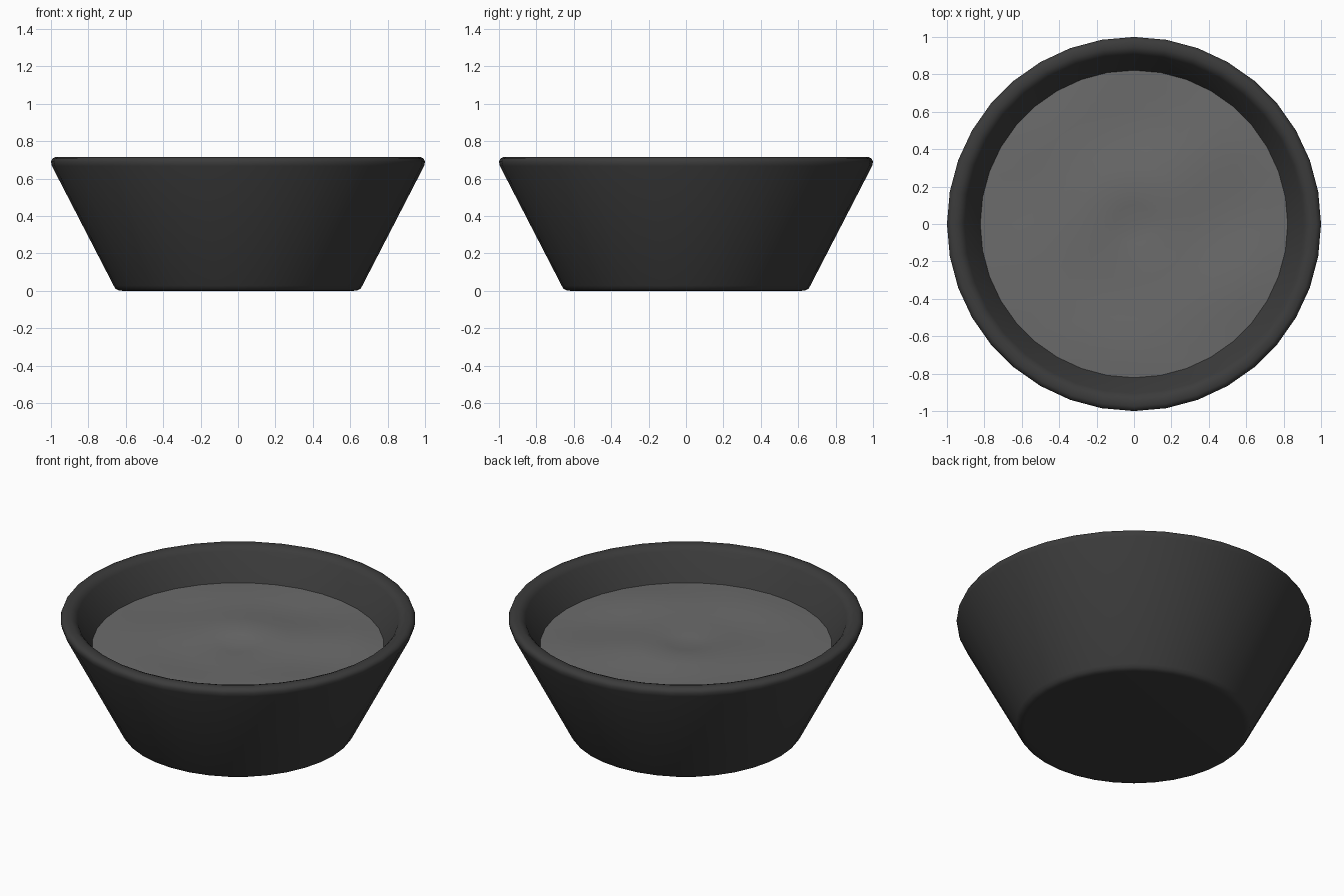
import bpy, bmesh, math

if "Cube" in bpy.data.objects:
    bpy.data.objects.remove(bpy.data.objects["Cube"])

SIDES = 36


def material(name, v):
    m = bpy.data.materials.new(name)
    m.diffuse_color = (v, v, v, 1)
    m.use_nodes = True
    m.node_tree.nodes["Principled BSDF"].inputs["Base Color"].default_value = m.diffuse_color
    return m


def lathe(name, profile, mat, height=lambda x, y: 0.0):
    """Spin (radius, z) points round z; radius 0 makes a single pole vertex."""
    bm = bmesh.new()
    rings = []
    for r, z in profile:
        if r == 0:
            rings.append([bm.verts.new((0, 0, z + height(0, 0)))] * SIDES)
            continue
        ring = []
        for i in range(SIDES):
            a = 2 * math.pi * i / SIDES
            x, y = r * math.cos(a), r * math.sin(a)
            ring.append(bm.verts.new((x, y, z + height(x, y))))
        rings.append(ring)
    for lo, hi in zip(rings, rings[1:]):
        for i in range(SIDES):
            j = (i + 1) % SIDES
            quad = [lo[i], lo[j], hi[j], hi[i]]
            bm.faces.new(list(dict.fromkeys(quad)))
    bmesh.ops.recalc_face_normals(bm, faces=bm.faces)
    for f in bm.faces:
        f.smooth = True
    for e in bm.edges:  # keep the inner floor corner sharp
        if len(e.link_faces) == 2 and e.calc_face_angle(0) > math.radians(50):
            e.smooth = False
    me = bpy.data.meshes.new(name)
    bm.to_mesh(me)
    bm.free()
    me.materials.append(mat)
    ob = bpy.data.objects.new(name, me)
    bpy.context.collection.objects.link(ob)
    return ob


pot_mat = material("charcoal", 0.044)
soil_mat = material("grey soil", 0.148)

# Tapered pot: flat base, rounded foot, sloped wall, rounded rim, inner wall
lathe("pot", [(0, 0), (0.62, 0), (0.638, 0.002), (0.655, 0.011), (0.665, 0.028),
              (0.995, 0.667), (1.0, 0.69), (0.993, 0.706), (0.975, 0.715),
              (0.945, 0.715), (0.924, 0.707), (0.906, 0.688),
              (0.765, 0.42), (0, 0.42)], pot_mat)


# Uneven soil surface: low mounds round a dip in the middle
def bumps(x, y):
    r = math.hypot(x, y)
    fade = max(0.0, 1 - (r / 0.82) ** 4)
    wave = 0.012 * math.sin(5 * x + 1) * math.cos(6 * y) + 0.01 * math.sin(7 * y - 4 * x)
    return fade * (wave + 0.012 - 0.025 * math.exp(-(r / 0.13) ** 2))


soil = lathe("soil", [(0.822 * k / 8, 0.529) for k in range(9)], soil_mat, bumps)
if soil.data.polygons[0].normal.z < 0:
    soil.data.flip_normals()
